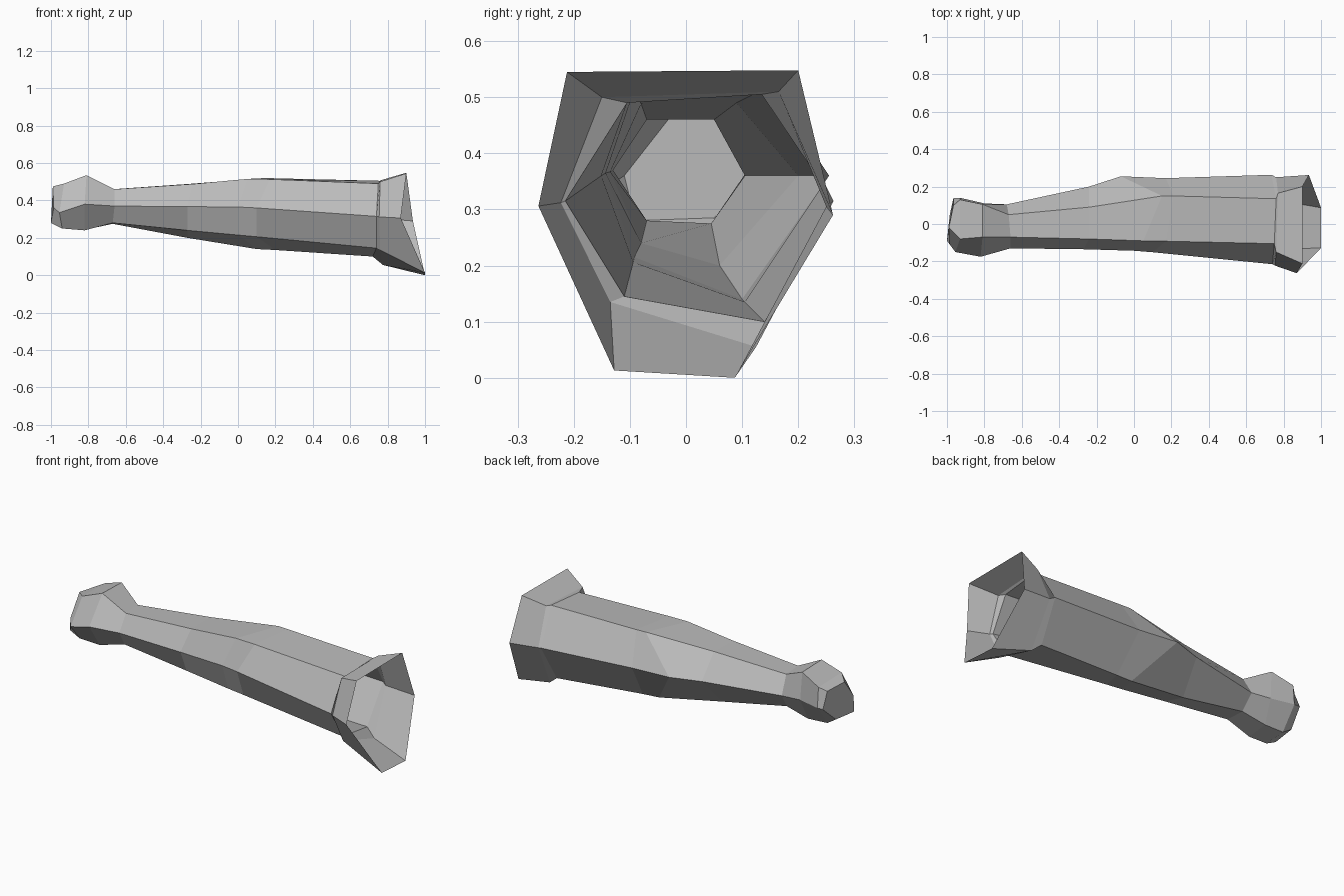
import bpy

grey = bpy.data.materials.new("warm grey")
grey.diffuse_color = (0.5, 0.5, 0.5, 1)


def loft(name, rings, cap=False):
    """Six-sided shell through rings of (x, y, z) corners."""
    verts = [p for ring in rings for p in ring]
    faces = []
    for r in range(len(rings) - 1):
        for i in range(6):
            j = (i + 1) % 6
            faces.append((r * 6 + i, r * 6 + j, r * 6 + 6 + j, r * 6 + 6 + i))
    if cap:
        faces.append(tuple(range(5, -1, -1)))
    mesh = bpy.data.meshes.new(name)
    mesh.from_pydata(verts, [], faces)
    mesh.materials.append(grey)
    obj = bpy.data.objects.new(name, mesh)
    bpy.context.collection.objects.link(obj)
    return obj


# Corner order: top front, top back, side back, bottom back, bottom front, side front
wrist = [(-.66, -.07, .46), (-.67, .05, .46), (-.68, .105, .36),
         (-.67, .045, .275), (-.67, -.07, .28), (-.66, -.13, .37)]
sleeve_end = [(.75, -.105, .49), (.76, .135, .505), (.735, .263, .315),
              (.72, .14, .10), (.74, -.11, .145), (.74, -.215, .315)]

# Closed knob at the narrow end
knob = [
    [(-.99, -.02, .475), (-.965, .10, .46), (-.965, .14, .37),
     (-.985, .05, .285), (-1.0, -.09, .28), (-.985, -.11, .36)],
    [(-.93, -.08, .49), (-.93, .13, .485), (-.93, .14, .37),
     (-.93, .05, .25), (-.94, -.09, .25), (-.955, -.15, .335)],
    [(-.81, -.07, .535), (-.81, .105, .53), (-.80, .11, .37),
     (-.81, .055, .245), (-.82, -.08, .24), (-.82, -.175, .38)],
]
loft("wrist_knob", knob + [wrist], cap=True)

# Long tapering sleeve
middle = [
    [(-.24, -.08, .488), (-.24, .09, .49), (-.24, .20, .36),
     (-.27, .06, .20), (-.27, -.08, .24), (-.27, -.135, .367)],
    [(.05, -.09, .515), (.15, .15, .52), (-.07, .255, .36),
     (.10, .10, .14), (0, -.092, .215), (0, -.143, .365)],
]
back_side = list(middle[1])
back_side[0] = (.17, -.092, .513)
back_side[1] = (.21, .15, .518)
back_side[2] = (.17, .245, .345)
back_side[3] = (.20, .105, .135)
back_side[4] = (.10, -.094, .206)
back_side[5] = (.10, -.151, .36)
loft("sleeve", [wrist] + middle + [back_side, sleeve_end])

# Open flared cuff with a small step where it meets the sleeve
cuff_start = [(.76, -.15, .50), (.77, .165, .51), (.76, .25, .305),
              (.775, .125, .055), (.76, -.135, .135), (.755, -.223, .312)]
rim = [(.90, -.212, .545), (.90, .20, .548), (.935, .262, .29),
       (1.0, .087, 0), (1.0, -.128, .013), (.87, -.263, .306)]
loft("cuff", [sleeve_end, cuff_start, rim])
